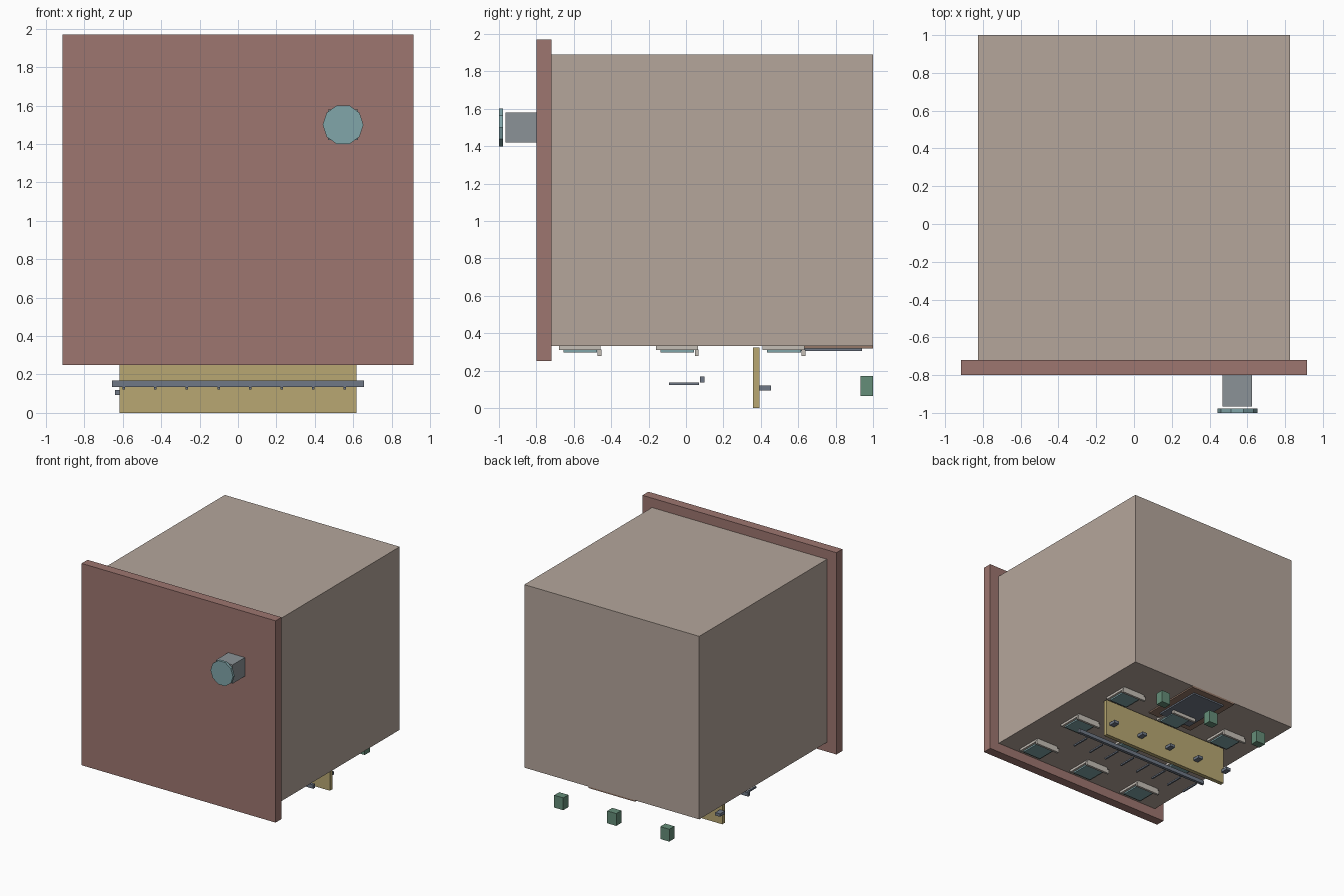
import bpy, math

if "Cube" in bpy.data.objects:
    bpy.data.objects.remove(bpy.data.objects["Cube"])


def mat(name, r, g, b):
    m = bpy.data.materials.new(name)
    m.diffuse_color = (r, g, b, 1)
    m.use_nodes = True
    m.node_tree.nodes["Principled BSDF"].inputs["Base Color"].default_value = m.diffuse_color
    return m


WALL = mat("wall_tan", .46, .38, .33)
ROOF = mat("roof_red", .34, .18, .16)
GLASS = mat("glass_teal", .22, .38, .40)
TRIM = mat("trim_light", .56, .52, .47)
BROWN = mat("brown", .30, .19, .14)
STEEL = mat("steel", .16, .19, .24)
GREY = mat("vent_grey", .26, .29, .31)
YELLOW = mat("awning_yellow", .48, .39, .17)
GREEN = mat("planter_green", .13, .27, .19)


def box(name, x, y, z, m):
    """Box from (min, max) ranges."""
    bpy.ops.mesh.primitive_cube_add(size=1, location=[(a + b) / 2 for a, b in (x, y, z)])
    o = bpy.context.object
    o.name = name
    o.scale = [b - a for a, b in (x, y, z)]
    bpy.ops.object.transform_apply(location=False, rotation=False, scale=True)
    o.data.materials.append(m)
    return o


def span(c, w):
    return (c - w / 2, c + w / 2)


# Building lying on its back: facade faces -z, roof faces -y
box("building_body", (-.825, .825), (-.72, 1), (.33, 1.89), WALL)
box("roof_slab", (-.915, .915), (-.8, -.72), (.25, 1.97), ROOF)

# Roof vent with ten-sided cap
box("roof_vent", (.468, .625), (-.965, -.8), (1.42, 1.58), GREY)
bpy.ops.mesh.primitive_cylinder_add(vertices=10, radius=.106, depth=.022,
                                    location=(.547, -.989, 1.5),
                                    rotation=(math.pi / 2, 0, 0))
cap = bpy.context.object
cap.name = "vent_cap"
# start vertex sits on the vertical axis; turn it to the side
cap.rotation_euler = (math.pi / 2, math.pi / 2, 0)
cap.data.materials.append(GLASS)

# Three rows of windows
for y in (-.568, -.048, .522):
    for x in (-.53, 0, .53):
        box("window_frame", span(x, .21), (y - .112, y + .112), (.31, .335), TRIM)
        box("window_glass", span(x, .17), (y - .088, y + .092), (.297, .312), GLASS)
        box("window_sill", span(x, .23), (y + .096, y + .116), (.277, .312), TRIM)

# Entrance
box("door_frame", (-.22, .22), (.45, 1), (.318, .335), BROWN)
box("door_panel", (-.155, .155), (.51, .94), (.305, .319), STEEL)

# Awning board and its pegs
box("awning", (-.617, .617), (.357, .392), (0, .322), YELLOW)
for i in range(5):
    box("awning_peg", span(-.617 + .295 * i, .046), (.39, .455), (.094, .119), STEEL)

# Sign rail with thin rods
box("rail", (-.657, .657), (.075, .1), (.135, .168), STEEL)
for i in range(8):
    box("rail_rod", span(-.595 + .1645 * i, .013), (-.09, .07), (.122, .135), STEEL)

# Planters on the street
for x in (-.5, 0, .5):
    box("planter", span(x, .085), (.932, 1), (.065, .17), GREEN)
